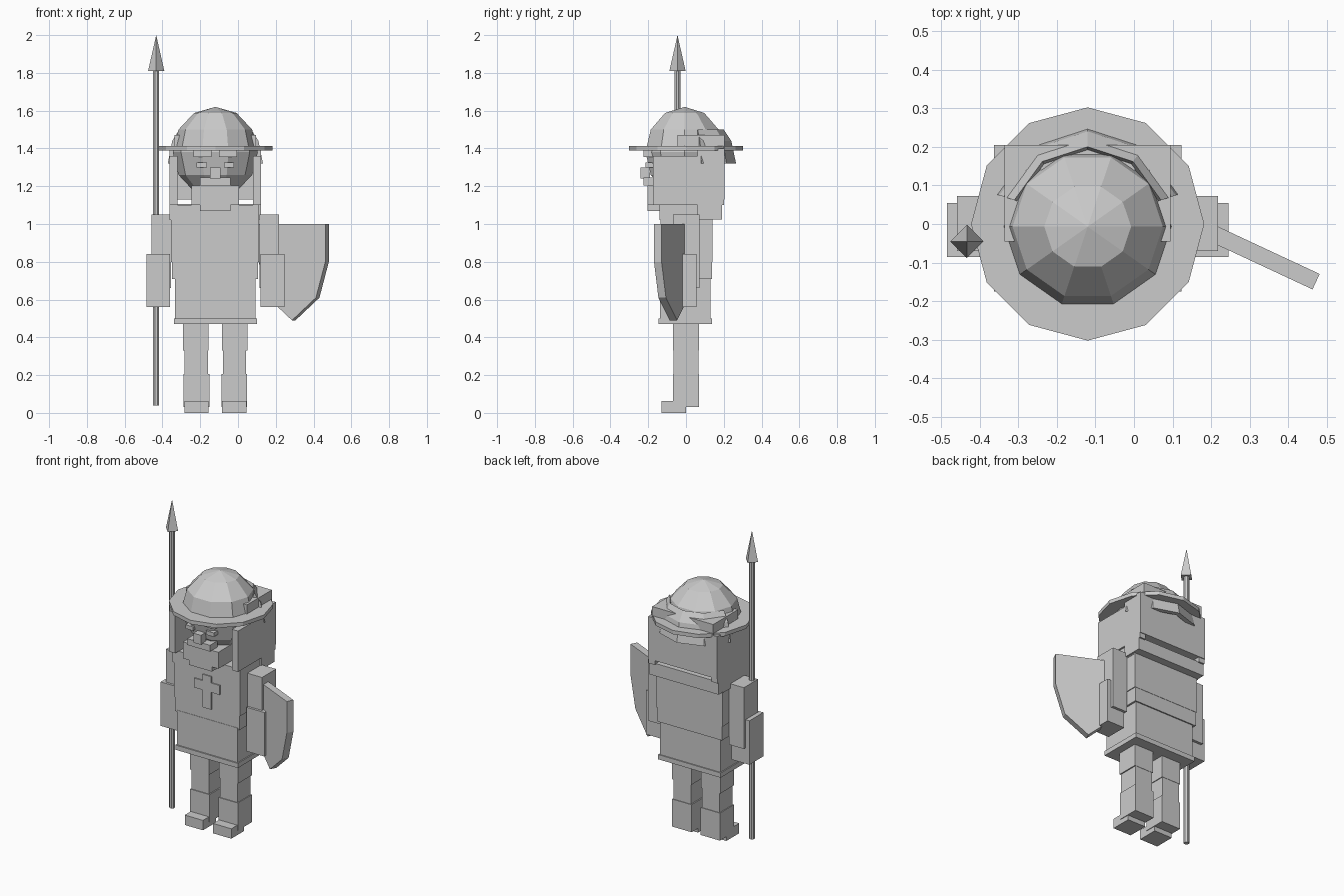
import bpy, bmesh, math
from mathutils import Matrix

if "Cube" in bpy.data.objects:
    bpy.data.objects.remove(bpy.data.objects["Cube"])

mat = bpy.data.materials.new("plain grey")
mat.diffuse_color = (0.6, 0.6, 0.6, 1)
mat.use_nodes = True
mat.node_tree.nodes["Principled BSDF"].inputs["Base Color"].default_value = mat.diffuse_color
CX = -0.12  # body centre line


def finish(name, bm):
    bmesh.ops.recalc_face_normals(bm, faces=bm.faces)
    me = bpy.data.meshes.new(name)
    bm.to_mesh(me)
    bm.free()
    me.materials.append(mat)
    ob = bpy.data.objects.new(name, me)
    bpy.context.collection.objects.link(ob)
    return ob


def box(name, x0, x1, y0, y1, z0, z1):
    bm = bmesh.new()
    m = Matrix.Translation(((x0 + x1) / 2, (y0 + y1) / 2, (z0 + z1) / 2))
    m = m @ Matrix.Diagonal((x1 - x0, y1 - y0, z1 - z0, 1))
    bmesh.ops.create_cube(bm, size=1, matrix=m)
    return finish(name, bm)


def pair(name, d0, d1, y0, y1, z0, z1):
    # mirrored boxes at distances d0..d1 from the body centre line
    box("left_" + name, CX + d0, CX + d1, y0, y1, z0, z1)
    box("right_" + name, CX - d1, CX - d0, y0, y1, z0, z1)


def cone(name, x, y, z0, z1, r0, r1, n, turn=0):
    bm = bmesh.new()
    m = Matrix.Translation((x, y, (z0 + z1) / 2)) @ Matrix.Rotation(turn, 4, 'Z')
    bmesh.ops.create_cone(bm, cap_ends=True, segments=n, radius1=r0, radius2=r1,
                          depth=z1 - z0, matrix=m)
    bmesh.ops.remove_doubles(bm, verts=bm.verts, dist=1e-5)
    return finish(name, bm)


# Round head and helmet crown
bm = bmesh.new()
m = Matrix.Translation((CX, -0.007, 1.38)) @ Matrix.Rotation(math.pi / 2, 4, 'Z')
bmesh.ops.create_uvsphere(bm, u_segments=10, v_segments=6, radius=1,
                          matrix=m @ Matrix.Diagonal((0.218, 0.225, 0.24, 1)))
finish("head_and_helmet_crown", bm)

# Helmet brim
cone("helmet_brim", CX, 0, 1.388, 1.412, 0.302, 0.302, 12)

# Flared neck guard behind the crown
bm = bmesh.new()
rings = []
for r, z in ((0.20, 1.5), (0.24, 1.44), (0.265, 1.32), (0.235, 1.32), (0.19, 1.46)):
    rings.append([bm.verts.new((CX + r * math.cos(a), r * math.sin(a), z))
                  for a in [math.radians(18 + 36 * k) for k in range(5)]])
for i in range(5):
    p, q = rings[i], rings[(i + 1) % 5]
    for k in range(4):
        bm.faces.new((p[k], p[k + 1], q[k + 1], q[k]))
for k in (0, 4):
    bm.faces.new([r[k] for r in rings])
finish("neck_guard", bm)

# Hair around the head
pair("side_hair", 0.2, 0.243, -0.175, 0.20, 1.10, 1.36)
box("back_hair", -0.363, 0.123, 0.06, 0.205, 1.13, 1.40)
pair("hair_above_brim", 0.16, 0.215, -0.045, 0.205, 1.40, 1.47)
box("back_hair_above_brim", -0.335, 0.095, 0.14, 0.205, 1.40, 1.47)

# Face
box("nose", -0.147, -0.093, -0.24, -0.19, 1.24, 1.30)
box("moustache", -0.2, -0.04, -0.225, -0.15, 1.205, 1.245)
pair("cheek", 0.045, 0.1, -0.215, -0.15, 1.30, 1.325)
pair("brow", 0.02, 0.115, -0.225, -0.15, 1.355, 1.39)
box("beard", -0.245, 0.005, -0.205, 0, 1.10, 1.205)
box("beard_tip", -0.2, -0.04, -0.205, -0.1, 1.07, 1.10)

# Torso and clothing
box("neck", -0.22, -0.02, -0.1, 0.08, 1.05, 1.2)
box("shoulders", -0.363, 0.112, -0.14, 0.14, 1.02, 1.10)
box("cloak_roll", -0.363, 0.123, 0.06, 0.19, 1.025, 1.105)
box("chest", -0.355, 0.11, -0.135, 0.14, 0.80, 1.02)
box("waist", -0.35, 0.105, -0.135, 0.138, 0.71, 0.80)
box("tunic_skirt", -0.333, 0.093, -0.137, 0.13, 0.50, 0.72)
box("tunic_hem", -0.34, 0.1, -0.145, 0.137, 0.47, 0.50)
# Raised cross on the chest
box("chest_emblem_upright", -0.15, -0.09, -0.142, -0.13, 0.79, 1.0)
box("chest_emblem_bar", -0.21, -0.03, -0.142, -0.13, 0.90, 0.96)

# Arms and hands
pair("upper_arm", 0.235, 0.338, -0.07, 0.072, 0.66, 1.05)
pair("forearm", 0.24, 0.365, -0.085, 0.055, 0.56, 0.84)

# Legs
pair("thigh", 0.035, 0.17, -0.07, 0.068, 0.33, 0.50)
pair("shin", 0.04, 0.163, -0.065, 0.066, 0.20, 0.33)
pair("boot", 0.032, 0.168, -0.07, 0.07, 0.03, 0.205)
pair("foot", 0.036, 0.164, -0.13, 0.0, 0.0, 0.063)

# Spear
cone("spear_shaft", -0.433, -0.045, 0.04, 1.82, 0.017, 0.017, 8, math.pi / 8)
cone("spear_tip", -0.433, -0.045, 1.81, 2.0, 0.043, 0, 4)

# Shield: pointed outline, thickened and turned
half = [(0.195, 1.0), (0.195, 0.80), (0.14, 0.61)]
outline = half + [(0, 0.49)] + [(-x, z) for x, z in reversed(half)]
bm = bmesh.new()
face = bm.faces.new([bm.verts.new((x, -0.022, z)) for x, z in outline])
ext = bmesh.ops.extrude_face_region(bm, geom=[face])
verts = [g for g in ext["geom"] if isinstance(g, bmesh.types.BMVert)]
bmesh.ops.translate(bm, verts=verts, vec=(0, 0.044, 0))
bmesh.ops.transform(bm, verts=bm.verts, matrix=Matrix.Translation((0.295, -0.067, 0))
                    @ Matrix.Rotation(math.radians(-25), 4, 'Z'))
finish("shield", bm)
